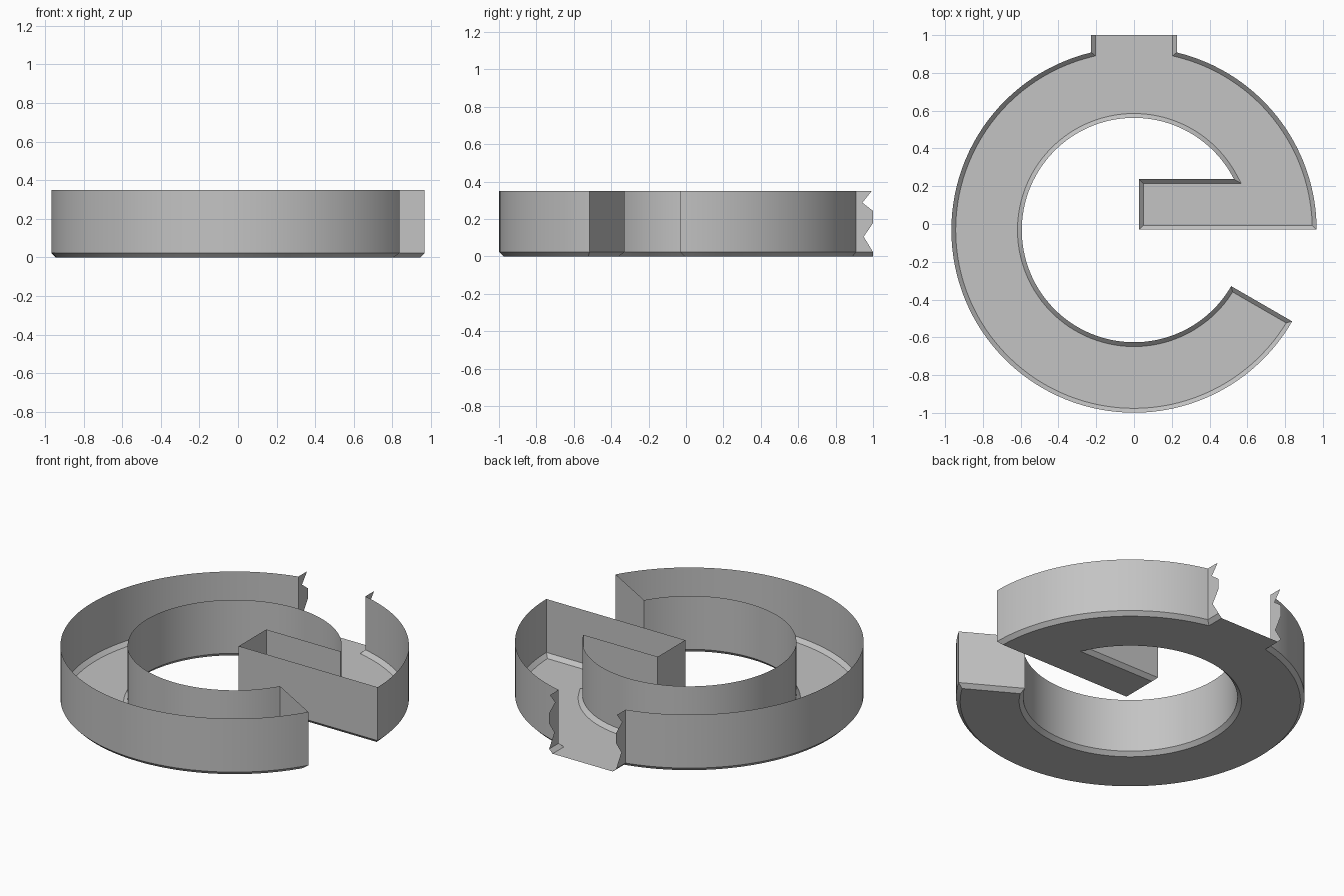
import bpy, bmesh, math
from mathutils import Vector

if "Cube" in bpy.data.objects:
    bpy.data.objects.remove(bpy.data.objects["Cube"])

CY, R_OUT, R_IN = -0.032, 0.967, 0.594     # ring centre and radii
TAB, END_Y = 0.227, 1.0                    # half width and end of the open tab
BAR_X, BAR_LOW, BAR_TOP = 0.026, -0.03, 0.237
CHAMFER, HEIGHT = 0.023, 0.35


def arc(r, a0, a1, n):
    return [Vector((r * math.cos(a0 + (a1 - a0) * i / n),
                    CY + r * math.sin(a0 + (a1 - a0) * i / n))) for i in range(n + 1)]


def inset(path, d):
    """Offset an open path to its left with mitred corners."""
    normals = []
    for a, b in zip(path, path[1:]):
        t = (b - a).normalized()
        normals.append(Vector((-t.y, t.x)))
    out = []
    for i, p in enumerate(path):
        n0, n1 = normals[max(i - 1, 0)], normals[min(i, len(normals) - 1)]
        out.append(p + (n0 + n1) * d / (1 + n0.dot(n1)))
    return out


# Outline, counterclockwise from one side of the open tab to the other
tab_angle = math.acos(TAB / R_OUT)
cut = math.radians(-30)
path = [Vector((-TAB, END_Y))]
path += arc(R_OUT, math.pi - tab_angle, 2 * math.pi + cut, 80)
path += arc(R_IN, 2 * math.pi + cut, math.asin((BAR_TOP - CY) / R_IN), 100)
path += [Vector((BAR_X, BAR_TOP)), Vector((BAR_X, BAR_LOW))]
path += arc(R_OUT, math.asin((BAR_LOW - CY) / R_OUT), tab_angle, 32)
path += [Vector((TAB, END_Y))]

bm = bmesh.new()


def row(points, z):
    return [bm.verts.new((p.x, p.y, z)) for p in points]


floor = row(inset(path, CHAMFER), 0)
low = row(path, CHAMFER)
top = row(path[1:-1], HEIGHT)

# Floor and chamfer
bm.faces.new(floor[::-1])
for i in range(len(path) - 1):
    bm.faces.new((floor[i], floor[i + 1], low[i + 1], low[i]))

# Upright walls
for i in range(len(top) - 1):
    bm.faces.new((low[i + 1], low[i + 2], top[i + 1], top[i]))

# Tab side walls with a jagged broken end
JAG = [(0.95, 0.105), (1.0, 0.178), (1.0, 0.243), (0.943, 0.287), (0.993, HEIGHT)]
left = [bm.verts.new((-TAB, y, z)) for y, z in JAG]
right = [bm.verts.new((TAB, y, z)) for y, z in JAG]
bm.faces.new([low[0], low[1], top[0]] + left[::-1])
bm.faces.new([low[-2], low[-1]] + right + [top[-1]])

mesh = bpy.data.meshes.new("curved_tray")
bm.to_mesh(mesh)
bm.free()
tray = bpy.data.objects.new("curved_tray", mesh)
bpy.context.collection.objects.link(tray)

grey = bpy.data.materials.new("grey")
grey.diffuse_color = (0.55, 0.55, 0.55, 1)
grey.use_nodes = True
grey.node_tree.nodes["Principled BSDF"].inputs["Base Color"].default_value = grey.diffuse_color
mesh.materials.append(grey)

bpy.context.view_layer.objects.active = tray
tray.select_set(True)
bpy.ops.object.shade_smooth_by_angle(angle=math.radians(30))
